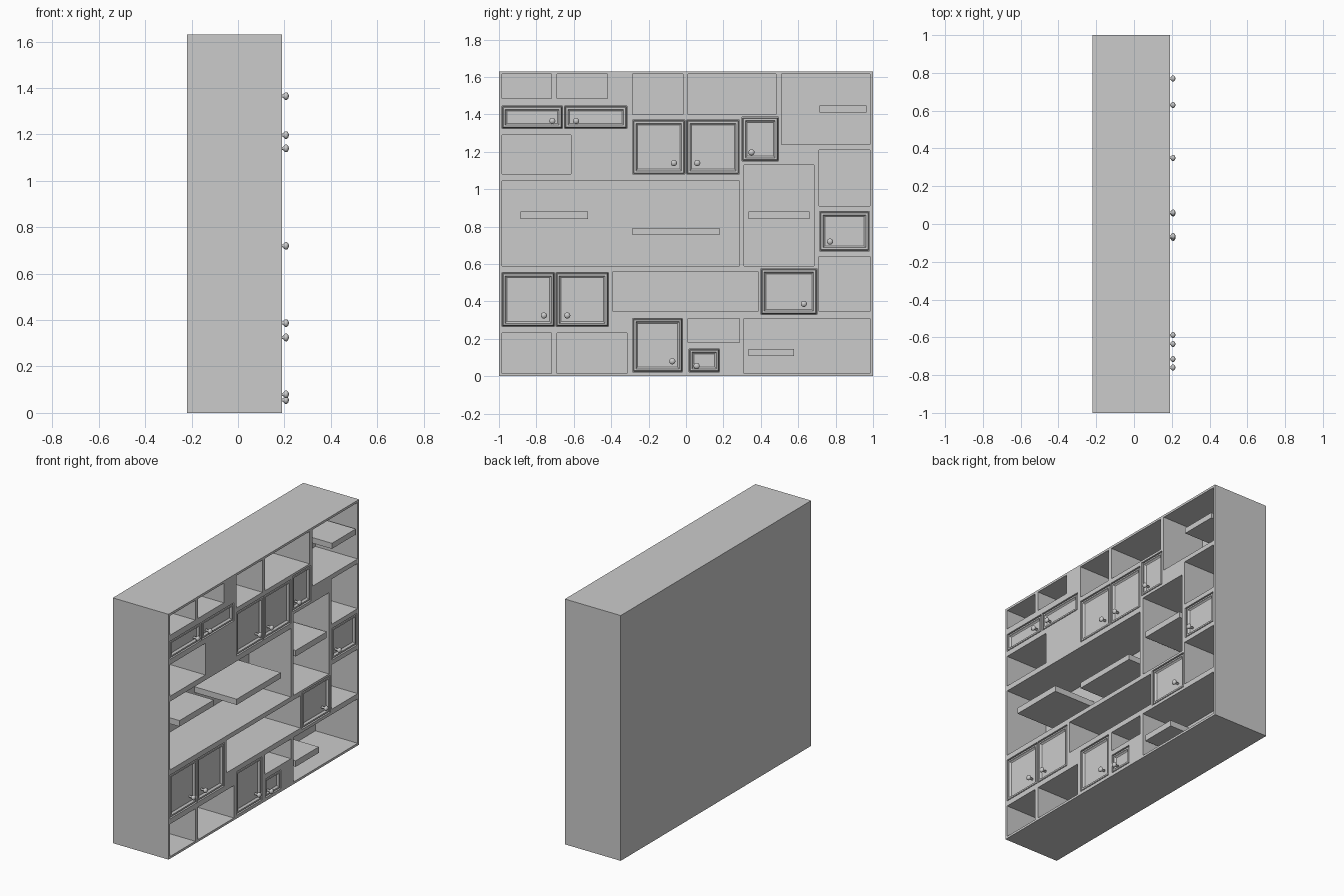
import bpy, bmesh, math
from mathutils import Matrix

if "Cube" in bpy.data.objects:
    bpy.data.objects.remove(bpy.data.objects["Cube"])

FRONT, BACK, INNER, HEIGHT = 0.19, -0.22, -0.12, 1.63


def add_box(bm, x0, x1, y0, y1, z0, z1):
    m = Matrix.Translation(((x0 + x1) / 2, (y0 + y1) / 2, (z0 + z1) / 2))
    m = m @ Matrix.Diagonal((x1 - x0, y1 - y0, z1 - z0, 1))
    bmesh.ops.create_cube(bm, size=1, matrix=m)


def finish(name, bm):
    bmesh.ops.recalc_face_normals(bm, faces=bm.faces)
    me = bpy.data.meshes.new(name)
    bm.to_mesh(me)
    bm.free()
    ob = bpy.data.objects.new(name, me)
    bpy.context.collection.objects.link(ob)
    return ob


# open compartments: y0, y1, z0, z1
niches = [
    (-.985, -.72, 1.485, 1.615), (-.69, -.42, 1.485, 1.615),
    (-.285, -.015, 1.40, 1.615), (.01, .48, 1.40, 1.615),
    (.51, .985, 1.24, 1.615), (-.985, -.615, 1.08, 1.29),
    (-.985, .285, .59, 1.045), (.31, .685, .59, 1.13),
    (.71, .985, .91, 1.21), (.71, .985, .345, .64),
    (-.39, .385, .345, .56), (-.985, -.72, .015, .23),
    (-.69, -.315, .015, .23), (.01, .285, .18, .31),
    (.31, .985, .015, .31),
]
# doors: y0, y1, z0, z1, knob y, knob z
doors = [
    (-.985, -.66, 1.325, 1.445, -.715, 1.365), (-.65, -.315, 1.325, 1.445, -.588, 1.365),
    (-.285, -.005, 1.08, 1.37, -.065, 1.14), (.003, .285, 1.08, 1.37, .06, 1.14),
    (.30, .495, 1.15, 1.385, .35, 1.197), (.715, .98, .67, .88, .77, .72),
    (.40, .70, .33, .575, .63, .387), (-.985, -.702, .265, .555, -.76, .325),
    (-.696, -.415, .265, .555, -.635, .325), (-.285, -.018, .022, .31, -.073, .08),
    (.015, .18, .022, .147, .057, .055),
]
# loose shelves: y0, y1, z0, z1
shelves = [
    (.715, .965, 1.41, 1.447), (-.885, -.525, .84, .88),
    (-.285, .178, .755, .793), (.335, .66, .84, .88), (.335, .577, .107, .147),
]

# carcass block with niches and shallow door recesses cut in
bm = bmesh.new()
add_box(bm, BACK, FRONT, -1, 1, 0, HEIGHT)
carcass = finish("carcass", bm)
bm = bmesh.new()
for n in niches:
    add_box(bm, INNER, FRONT + .05, *n)
for d in doors:
    add_box(bm, FRONT - .03, FRONT + .05, *d[:4])
cutter = finish("niche_cutter", bm)
cutter.hide_render = True
mod = carcass.modifiers.new("niches", 'BOOLEAN')
mod.object, mod.operation, mod.solver = cutter, 'DIFFERENCE', 'EXACT'
bpy.context.view_layer.objects.active = carcass
bpy.ops.object.modifier_apply(modifier="niches")
bpy.data.objects.remove(cutter)

# floating shelves
for i, s in enumerate(shelves):
    bm = bmesh.new()
    add_box(bm, INNER, FRONT, *s)
    finish(f"shelf_{i + 1}", bm)

# moulded door: nested rectangles of (inset, x)
door_profile = [(.003, FRONT - .03), (.003, FRONT - .010), (.008, FRONT - .002),
                (.018, FRONT - .002), (.022, FRONT - .010), (.027, FRONT - .014)]


def make_door(name, y0, y1, z0, z1):
    bm = bmesh.new()
    loops = []
    for t, x in door_profile:
        loops.append([bm.verts.new((x, y, z)) for y, z in
                      ((y0 + t, z0 + t), (y1 - t, z0 + t), (y1 - t, z1 - t), (y0 + t, z1 - t))])
    for a, b in zip(loops, loops[1:]):
        for k in range(4):
            bm.faces.new((a[k], a[(k + 1) % 4], b[(k + 1) % 4], b[k]))
    bm.faces.new(loops[-1])
    bm.faces.new(loops[0][::-1])
    return finish(name, bm)


# round knob: turned profile of (x, radius)
knob_profile = [(FRONT - .016, .008), (FRONT + .004, .006), (FRONT + .008, .012),
                (FRONT + .014, .0165), (FRONT + .021, .0165), (FRONT + .026, .011),
                (FRONT + .029, .004)]


def make_knob(name, y, z, sides=16):
    bm = bmesh.new()
    rings = [[bm.verts.new((x, y + r * math.cos(k * math.tau / sides),
                            z + r * math.sin(k * math.tau / sides))) for k in range(sides)]
             for x, r in knob_profile]
    for a, b in zip(rings, rings[1:]):
        for k in range(sides):
            bm.faces.new((a[k], a[(k + 1) % sides], b[(k + 1) % sides], b[k]))
    bm.faces.new(rings[0][::-1])
    bm.faces.new(rings[-1])
    ob = finish(name, bm)
    ob.data.shade_smooth()


for i, (y0, y1, z0, z1, ky, kz) in enumerate(doors):
    make_door(f"door_{i + 1}", y0, y1, z0, z1)
    make_knob(f"knob_{i + 1}", ky, kz)
